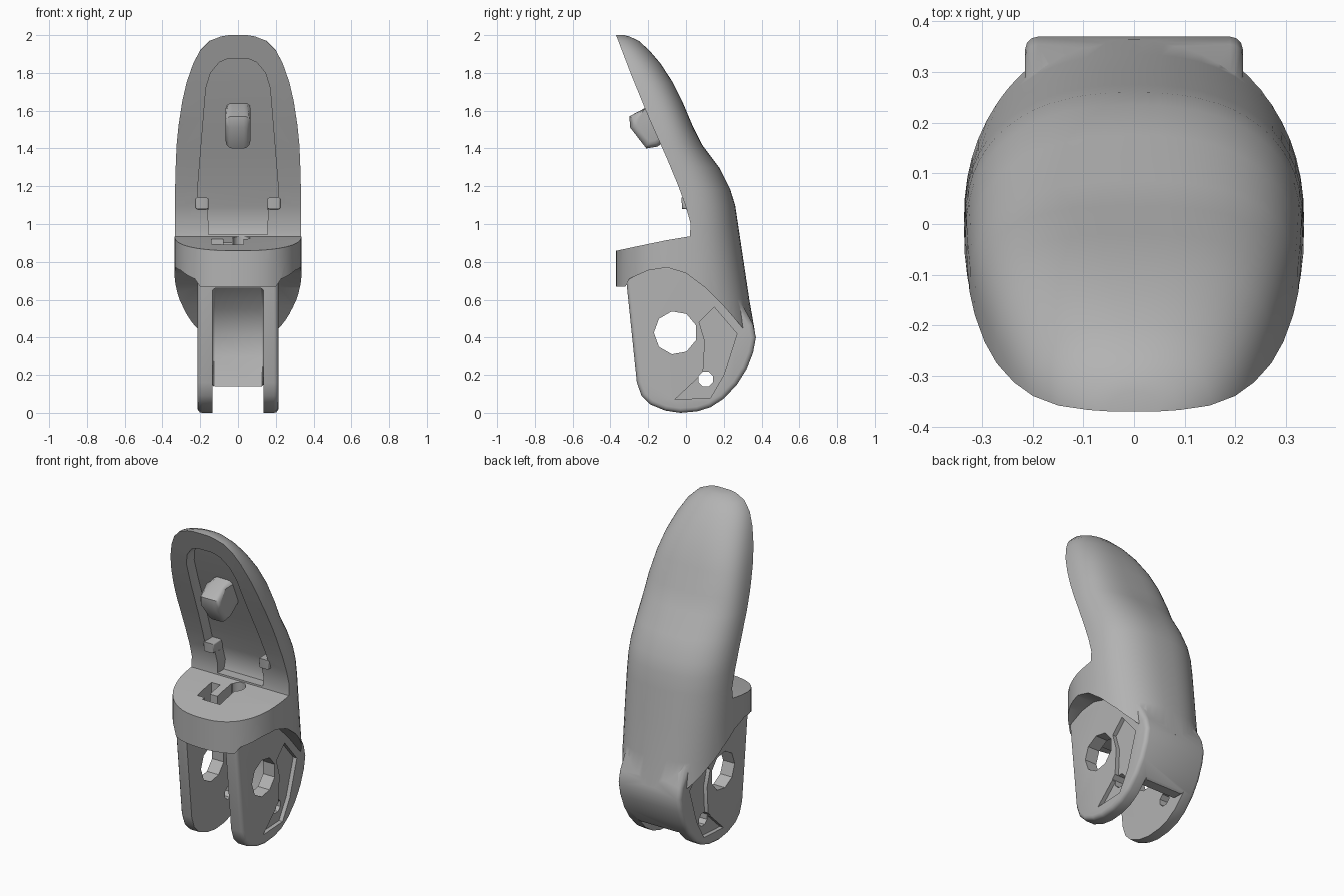
import bpy, bmesh, math
from mathutils import Vector

cube = bpy.data.objects.get("Cube")
if cube:
    bpy.data.objects.remove(cube, do_unlink=True)

grey = bpy.data.materials.new("plain_grey")
grey.use_nodes = True
grey.diffuse_color = (0.45, 0.45, 0.45, 1)
grey.node_tree.nodes["Principled BSDF"].inputs["Base Color"].default_value = (0.45, 0.45, 0.45, 1)


def finish(bm, name):
    bmesh.ops.recalc_face_normals(bm, faces=bm.faces)
    mesh = bpy.data.meshes.new(name)
    bm.to_mesh(mesh)
    bm.free()
    mesh.materials.append(grey)
    ob = bpy.data.objects.new(name, mesh)
    bpy.context.collection.objects.link(ob)
    return ob


def prism(name, pts, lo, hi, axis="X", bevel=0.0):
    """Extrude a 2D outline along one axis between lo and hi."""
    place = {"X": lambda p, t: (t, p[0], p[1]),
             "Y": lambda p, t: (p[0], t, p[1]),
             "Z": lambda p, t: (p[0], p[1], t)}[axis]
    bm = bmesh.new()
    a = [bm.verts.new(place(p, lo)) for p in pts]
    b = [bm.verts.new(place(p, hi)) for p in pts]
    caps = [bm.faces.new(a), bm.faces.new(b)]
    for i in range(len(pts)):
        j = (i + 1) % len(pts)
        bm.faces.new((a[i], a[j], b[j], b[i]))
    if bevel:
        rim = list({e for f in caps for e in f.edges})
        bmesh.ops.bevel(bm, geom=rim, offset=bevel, segments=3, profile=0.5, affect='EDGES')
    return finish(bm, name)


def circle(cx, cy, r, n):
    return [(cx + r * math.cos(2 * math.pi * (i + .5) / n),
             cy + r * math.sin(2 * math.pi * (i + .5) / n)) for i in range(n)]


def boolean(ob, tool, op):
    """Apply a boolean and remove the tool."""
    mod = ob.modifiers.new("bool", 'BOOLEAN')
    mod.operation, mod.object, mod.solver = op, tool, 'EXACT'
    bpy.context.view_layer.update()
    dg = bpy.context.evaluated_depsgraph_get()
    mesh = bpy.data.meshes.new_from_object(ob.evaluated_get(dg))
    ob.modifiers.clear()
    ob.data = mesh
    bpy.data.objects.remove(tool, do_unlink=True)


def loft(name, rows, n=56):
    """Stack rounded sections: z, centre y, back y, half width, squareness."""
    bm = bmesh.new()
    rings = []
    for z, yc, yb, w, p in rows:
        ring = []
        for i in range(n):
            t = 2 * math.pi * i / n
            c, s = math.cos(t), math.sin(t)
            x = w * math.copysign(abs(c) ** (2 / p), c)
            y = math.copysign(abs(s) ** (2 / p), s)
            y = yc + y * ((yb - yc) if y > 0 else (yc + 0.37 + 0.03 * (z > 1)))
            ring.append(bm.verts.new((x, y, z)))
        rings.append(ring)
    for a, b in zip(rings, rings[1:]):
        for i in range(n):
            j = (i + 1) % n
            bm.faces.new((a[i], a[j], b[j], b[i]))
    bm.faces.new(rings[0])
    bm.faces.new(rings[-1])
    return finish(bm, name)


# Finger shell
shell = loft("finger_shell", [
    (.30, 0, .37, .33, 2.4), (.40, 0, .37, .333, 2.4), (.6, 0, .335, .336, 2.4),
    (.8, 0, .305, .336, 2.4), (1.0, 0, .275, .335, 2.4), (1.1, -.01, .26, .334, 2.4),
    (1.18, -.03, .235, .333, 2.4), (1.3, -.08, .175, .33, 2.4), (1.42, -.13, .085, .325, 2.6),
    (1.52, -.17, .035, .315, 2.9), (1.65, -.23, -.02, .295, 3), (1.75, -.27, -.07, .272, 2.8),
    (1.85, -.31, -.135, .237, 2.5), (1.92, -.337, -.195, .2, 2.3), (1.97, -.355, -.25, .15, 2.2),
    (1.993, -.366, -.30, .09, 2), (2.0, -.368, -.33, .05, 2)])

# Side outline of the shell: slanted front, collar and arched lower edge
front = [(-.40, 2.08), (-.37, 2.0), (-.29, 1.79), (-.2, 1.57), (-.1, 1.345), (-.04, 1.2),
         (0, 1.09), (.025, 1.0), (.02, .935)]
collar = [(-.1, .915), (-.27, .88), (-.34, .865), (-.5, .83), (-.5, .67), (-.32, .67)]
arch = [(-.3, .71), (-.2, .755), (-.1, .77), (0, .74), (.1, .665), (.2, .565), (.3, .45), (.5, .39)]
boolean(shell, prism("outline", front + collar + arch + [(.5, 2.08)], -.6, .6), 'INTERSECT')

# Knuckle cheeks
knuckle = prism("knuckle", [
    (-.32, .74), (-.26, .16), (-.235, .09), (-.19, .045), (-.11, .012), (-.03, 0), (.06, .008),
    (.13, .03), (.2, .075), (.27, .15), (.32, .23), (.355, .32), (.37, .4), (.355, .47),
    (.25, .66), (.05, .78), (-.25, .79)], -.215, .215, bevel=.025)
boolean(shell, knuckle, 'UNION')

# Slot between the cheeks, closed at the back
slot = prism("slot", [(-.6, .66), (.08, .66), (.2, .55), (.26, .42), (.25, .3), (.2, .14),
                      (.6, .14), (.6, -.1), (-.6, -.1)], -.135, .135, bevel=.015)
boolean(shell, slot, 'DIFFERENCE')

# Pivot hole, pin hole and shallow side pockets
boolean(shell, prism("pivot_hole", circle(-.055, .425, .115, 9), -.6, .6), 'DIFFERENCE')
boolean(shell, prism("pin_hole", circle(.105, .178, .042, 8), -.6, .6), 'DIFFERENCE')
for s in (-1, 1):
    pocket = prism("side_pocket", [(.07, .48), (.15, .56), (.27, .42), (.2, .2), (.13, .08),
                                   (-.06, .07), (.09, .21), (.1, .38)],
                   min(s * .19, s * .3), max(s * .19, s * .3))
    boolean(shell, pocket, 'DIFFERENCE')

# Recess in the slanted front, following its slope
half = [(.155, .945), (.16, 1.09), (.215, 1.12), (.215, 1.17), (.17, 1.72), (.145, 1.8),
        (.1, 1.855), (.05, 1.877)]
recess = prism("front_recess", half + [(-x, z) for x, z in reversed(half)], -.6, .6, "Y")
band = [(y + .075, z) for y, z in front]
band[-1] = (.08, .93)
boolean(recess, prism("recess_depth", band + [(-.6, .93), (-.6, 2.08)], -.5, .5), 'INTERSECT')
boolean(shell, recess, 'DIFFERENCE')

# Keyed slots in the collar floor
for pts in ([(-.03, -.22), (.03, -.22), (.03, -.02), (-.03, -.02)],
            [(-.14, -.2), (-.08, -.2), (-.08, -.06), (-.14, -.06)],
            [(-.09, -.22), (-.02, -.22), (-.02, -.16), (-.09, -.16)],
            circle(.02, -.03, .045, 12)):
    boolean(shell, prism("floor_slot", pts, .78, 1.0, "Z"), 'DIFFERENCE')

# Front post
post = prism("front_post", [(-.3, 1.57), (-.295, 1.51), (-.21, 1.4), (-.15, 1.41), (-.03, 1.5),
                            (-.1, 1.66), (-.215, 1.615)], -.065, .065, bevel=.035)

# Small retaining clips at the foot of the recess
clips = [prism("retaining_clip", [(-.02, 1.08), (.08, 1.07), (.08, 1.14), (-.025, 1.14)],
               s * .19 - .035, s * .19 + .035, bevel=.012) for s in (-1, 1)]

for ob in [shell, post] + clips:
    bpy.ops.object.select_all(action='DESELECT')
    ob.select_set(True)
    bpy.context.view_layer.objects.active = ob
    bpy.ops.object.shade_smooth_by_angle(angle=math.radians(32))
